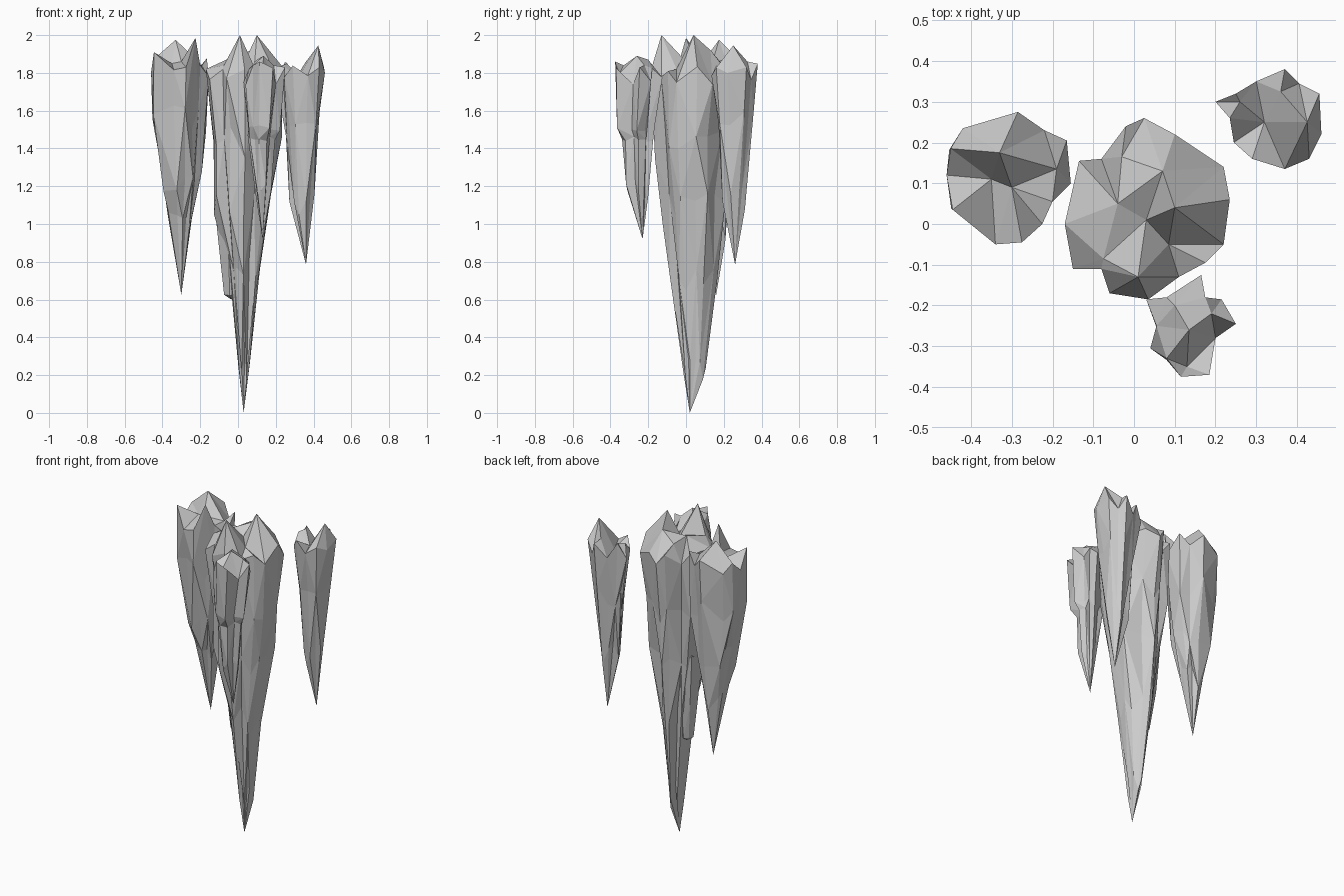
import bpy, bmesh, random
from mathutils import Vector
from mathutils.geometry import delaunay_2d_cdt


def stalactite(name, outline, rim, crests, peaks, rings, tip, seed):
    """outline: top-view rim points (clockwise); rim: (height, variation);
    crests: {rim index: height}; peaks: craggy points on the cap;
    rings: (z, xmin, xmax, ymin, ymax)."""
    rng = random.Random(seed)
    n = len(outline)
    xs, ys = [p[0] for p in outline], [p[1] for p in outline]
    x0, x1, y0, y1 = min(xs), max(xs), min(ys), max(ys)
    bm = bmesh.new()

    # craggy cap: rim loop plus inner peaks, triangulated in plan
    top = []
    for i, (x, y) in enumerate(outline):
        z = rim[0] + rim[1] * ((0.6 if i % 2 else -0.6) + rng.uniform(-0.4, 0.4))
        top.append((x, y, crests.get(i, z)))
    cap = [bm.verts.new(p) for p in top + peaks]
    res = delaunay_2d_cdt([Vector(v.co[:2]) for v in cap], [],
                          [list(range(n))[::-1]], 1, 1e-5)
    for f in res[2]:
        bm.faces.new([cap[res[3][i][0]] for i in f])

    # tapering fluted body: the outline squeezed into each ring's extents
    prev = cap[:n]
    heights = [rim[0]] + [r[0] for r in rings] + [tip[2]]
    for k, (z, a, b, c, d) in enumerate(rings):
        cx, cy = (a + b) / 2, (c + d) / 2
        gap = min(heights[k] - z, z - heights[k + 2])
        drop = min(0.1, 0.3 * gap)
        loop = []
        for i, (x, y) in enumerate(outline):
            px = a + (x - x0) / (x1 - x0) * (b - a)
            py = c + (y - y0) / (y1 - y0) * (d - c)
            s = rng.uniform(0.99, 1.05) if (i + k) % 2 else rng.uniform(0.84, 0.96)
            loop.append(bm.verts.new((cx + (px - cx) * s, cy + (py - cy) * s,
                                      z + rng.uniform(-drop, drop))))
        for i in range(n):
            j = (i + 1) % n
            if (i + k) % 2:
                bm.faces.new((prev[i], prev[j], loop[i]))
                bm.faces.new((prev[j], loop[j], loop[i]))
            else:
                bm.faces.new((prev[i], prev[j], loop[j]))
                bm.faces.new((prev[i], loop[j], loop[i]))
        prev = loop
    end = bm.verts.new(tip)
    for i in range(n):
        bm.faces.new((prev[i], prev[(i + 1) % n], end))

    bmesh.ops.recalc_face_normals(bm, faces=bm.faces[:])
    me = bpy.data.meshes.new(name)
    bm.to_mesh(me)
    bm.free()
    bpy.context.collection.objects.link(bpy.data.objects.new(name, me))


# large central stalactite
stalactite(
    "main_stalactite",
    [(-.17, 0), (-.135, .155), (-.08, .16), (-.02, .24), (.025, .26), (.1, .22),
     (.22, .14), (.235, .06), (.22, -.05), (.175, -.095), (.11, -.13),
     (.035, -.185), (-.06, -.17), (-.08, -.11), (-.15, -.11)],
    (1.79, .05), {0: 1.82},
    [(.01, -.13, 2.0), (.1, .04, 2.0), (-.04, .05, 1.88), (.03, .01, 1.85),
     (.07, .13, 1.92), (.085, -.05, 1.82), (-.075, -.085, 1.84), (-.03, .165, 1.87)],
    [(1.42, -.155, .225, -.165, .23), (1.08, -.125, .18, -.13, .2),
     (.74, -.06, .115, -.085, .17), (.25, .003, .065, -.015, .105)],
    (.03, .02, 0), 3)

# short lobe fused to the left of the main one
stalactite(
    "main_side_lobe",
    [(-.125, .02), (-.11, .1), (-.05, .13), (.03, .1), (.03, -.02), (-.06, -.05)],
    (1.12, .05), {}, [(-.04, .04, 1.2)],
    [(.85, -.1, .02, -.03, .11), (.63, -.073, -.005, 0, .08)],
    (-.035, .035, .6), 2)

# stalactite on the left
stalactite(
    "left_stalactite",
    [(-.46, .12), (-.45, .185), (-.42, .235), (-.285, .275), (-.22, .23),
     (-.165, .205), (-.155, .1), (-.2, .055), (-.225, 0), (-.275, -.045),
     (-.34, -.05), (-.445, .035)],
    (1.83, .05), {8: 1.985, 11: 1.91, 7: 1.84, 9: 1.83},
    [(-.33, .175, 1.975), (-.35, .11, 1.85), (-.3, .09, 1.86), (-.19, .135, 1.84)],
    [(1.55, -.46, -.165, -.04, .265), (1.25, -.41, -.19, .01, .24),
     (.99, -.375, -.24, .06, .21)],
    (-.3, .16, .625), 5)

# stalactite at the back right
stalactite(
    "right_stalactite",
    [(.2, .3), (.25, .32), (.3, .35), (.37, .38), (.405, .345), (.455, .32),
     (.46, .22), (.43, .16), (.37, .135), (.29, .16), (.245, .2), (.235, .26)],
    (1.81, .05), {},
    [(.32, .25, 1.78), (.36, .325, 1.86), (.425, .25, 1.945), (.26, .3, 1.85)],
    [(1.5, .235, .435, .16, .355), (1.12, .275, .405, .195, .315)],
    (.36, .26, .785), 8)

# small stalactite at the front
stalactite(
    "front_stalactite",
    [(.03, -.185), (.08, -.18), (.165, -.125), (.175, -.18), (.215, -.185),
     (.25, -.245), (.2, -.28), (.185, -.37), (.115, -.375), (.08, -.33),
     (.04, -.305), (.055, -.25)],
    (1.79, .06), {8: 1.86},
    [(.135, -.26, 1.89), (.13, -.35, 1.8), (.19, -.22, 1.84), (.1, -.2, 1.87)],
    [(1.51, .04, .22, -.37, -.16), (1.45, .055, .2, -.335, -.175),
     (1.19, .085, .175, -.32, -.19)],
    (.13, -.23, .92), 11)
